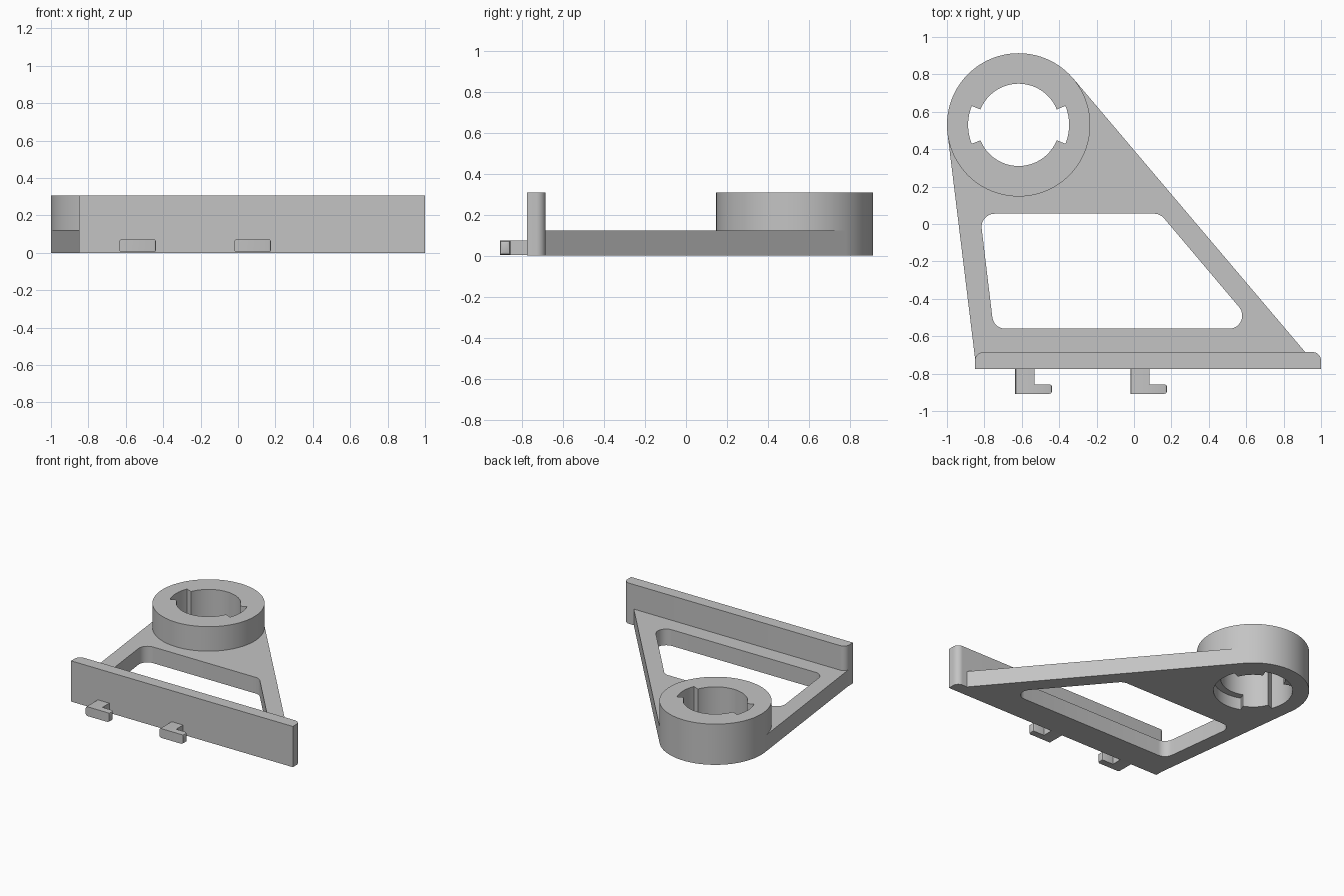
import bpy
import bmesh
from math import cos, sin, tan, radians
from mathutils import Vector

if "Cube" in bpy.data.objects:
    bpy.data.objects.remove(bpy.data.objects["Cube"])

CENTRE = Vector((-0.617, 0.53))   # axis of the collar
R_OUT, R_BORE, R_SLOT = 0.383, 0.22, 0.27
TALL, THICK = 0.307, 0.122

grey = bpy.data.materials.new("plain grey")
grey.use_nodes = True
grey.diffuse_color = (0.55, 0.55, 0.55, 1)
grey.node_tree.nodes["Principled BSDF"].inputs["Base Color"].default_value = (0.55, 0.55, 0.55, 1)


def arc(start, end, r, centre=CENTRE, step=2):
    n = max(1, round((end - start) / step))
    angles = [radians(start + (end - start) * i / n) for i in range(n + 1)]
    return [(centre.x + r * cos(a), centre.y + r * sin(a)) for a in angles]


def fillet(corners, radius, steps=8):
    """Round every corner of a polygon."""
    out = []
    for i, corner in enumerate(corners):
        p = Vector(corner)
        a = (Vector(corners[i - 1]) - p).normalized()
        b = (Vector(corners[(i + 1) % len(corners)]) - p).normalized()
        half = a.angle(b) / 2
        mid = p + (a + b).normalized() * radius / sin(half)
        t0 = p + a * radius / tan(half) - mid
        t1 = p + b * radius / tan(half) - mid
        for k in range(steps + 1):
            d = t0.normalized().slerp(t1.normalized(), k / steps)
            out.append(tuple(mid + d * radius))
    return out


def prism(name, outline, z0, z1):
    """Extrude a flat outline upwards into a solid."""
    bm = bmesh.new()
    face = bm.faces.new([bm.verts.new((x, y, z0)) for x, y in outline])
    top = bmesh.ops.extrude_face_region(bm, geom=[face])["geom"]
    verts = [v for v in top if isinstance(v, bmesh.types.BMVert)]
    bmesh.ops.translate(bm, verts=verts, vec=(0, 0, z1 - z0))
    bmesh.ops.recalc_face_normals(bm, faces=bm.faces)
    mesh = bpy.data.meshes.new(name)
    bm.to_mesh(mesh)
    bm.free()
    mesh.materials.append(grey)
    obj = bpy.data.objects.new(name, mesh)
    bpy.context.collection.objects.link(obj)
    return obj


def select_only(obj):
    bpy.ops.object.select_all(action="DESELECT")
    obj.select_set(True)
    bpy.context.view_layer.objects.active = obj


def cut(obj, cutter):
    cutter.hide_render = True
    mod = obj.modifiers.new("cut", "BOOLEAN")
    mod.operation = "DIFFERENCE"
    mod.solver = "EXACT"
    mod.object = cutter
    select_only(obj)
    bpy.ops.object.modifier_apply(modifier=mod.name)
    bpy.data.objects.remove(cutter)


def bore(start, end):
    """Round hole with two opposite wider sectors."""
    points = []
    for turn in (0, 180):
        points += arc(start + turn, end + turn, R_SLOT)
        points += arc(end + turn, start + turn + 180, R_BORE)
    return points


# Collar with a slotted bore and quarter-turn pockets underneath
collar = prism("collar", arc(0, 357, R_OUT, step=3), 0, TALL)
cut(collar, prism("bore_cutter", bore(-22, 22), -0.1, TALL + 0.1))
cut(collar, prism("pocket_cutter", bore(-112, 22), -0.1, 0.09))

# Flat arm tangent to the collar, with a rounded window
arm = prism("arm", [(-0.997, 0.484), (-0.846, -0.75), (-0.81, -0.687),
                    (0.917, -0.687), (-0.325, 0.778)], 0, THICK)
cut(arm, prism("collar_cutter", arc(0, 357, R_OUT - 0.003, step=3), -0.1, 0.5))
window = fillet([(-0.824, 0.055), (-0.75, -0.56), (0.66, -0.56), (0.14, 0.055)], 0.07)
cut(arm, prism("window_cutter", window, -0.1, 0.5))

# Upright plate with rounded rear corners
FRONT, BACK, ROUND = -0.775, -0.685, 0.045
outline = [(-0.85, FRONT), (1, FRONT)]
outline += arc(0, 90, ROUND, Vector((1 - ROUND, BACK - ROUND)), 10)
outline += arc(90, 180, ROUND, Vector((-0.85 + ROUND, BACK - ROUND)), 10)
plate = prism("upright_plate", outline, 0, TALL)


# L-shaped hooks on the front of the plate
def hook(name, x):
    obj = prism(name, [(x, FRONT), (x, -0.908), (x + 0.197, -0.908), (x + 0.197, -0.857),
                       (x + 0.104, -0.857), (x + 0.104, FRONT)], 0.003, 0.073)
    bm = bmesh.new()
    bm.from_mesh(obj.data)
    chosen = []
    for e in bm.edges:
        a, b = (v.co for v in e.verts)
        outer = abs(a.x - x) < 1e-4 and abs(b.x - x) < 1e-4 and abs(a.y - b.y) > 0.01
        tip = a.x > x + 0.19 and b.x > x + 0.19
        if outer or tip:
            chosen.append(e)
    bmesh.ops.bevel(bm, geom=chosen, offset=0.014, segments=2, profile=0.5, affect="EDGES")
    bm.to_mesh(obj.data)
    bm.free()
    return obj


parts = [collar, arm, plate, hook("right_hook", -0.635), hook("left_hook", -0.02)]
for part in parts:
    select_only(part)
    bpy.ops.object.shade_smooth_by_angle(angle=radians(30))
